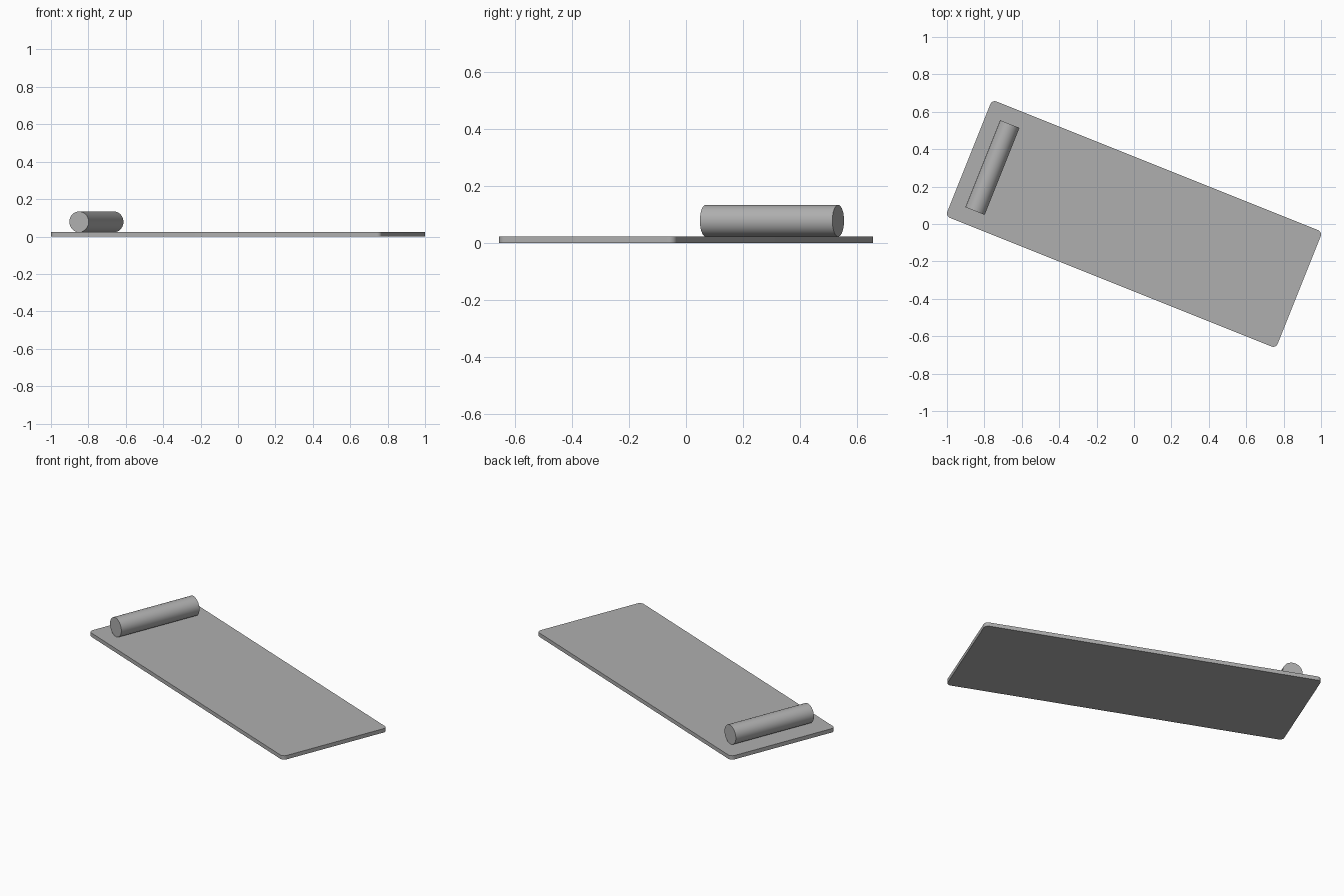
import bpy, bmesh
from math import radians, pi, cos, sin
from mathutils import Matrix

if "Cube" in bpy.data.objects:
    bpy.data.objects.remove(bpy.data.objects["Cube"])

ANGLE = radians(-21.8)
THICK = 0.023

# Dark grey shared by both parts
grey = bpy.data.materials.new("dark_grey")
grey.diffuse_color = (0.43, 0.43, 0.43, 1)
grey.use_nodes = True
grey.node_tree.nodes["Principled BSDF"].inputs["Base Color"].default_value = grey.diffuse_color


def finish(name, bm):
    bmesh.ops.recalc_face_normals(bm, faces=bm.faces)
    mesh = bpy.data.meshes.new(name)
    bm.to_mesh(mesh)
    bm.free()
    mesh.materials.append(grey)
    ob = bpy.data.objects.new(name, mesh)
    bpy.context.collection.objects.link(ob)
    bpy.ops.object.select_all(action='DESELECT')
    ob.select_set(True)
    bpy.context.view_layer.objects.active = ob
    bpy.ops.object.shade_smooth_by_angle(angle=radians(30))
    return ob


# Flat mat: rounded rectangle outline, extruded upward
half_x, half_y, r, steps = 0.926, 0.31, 0.025, 8
bm = bmesh.new()
outline = []
for i, (sx, sy) in enumerate([(1, 1), (-1, 1), (-1, -1), (1, -1)]):
    for k in range(steps + 1):
        a = (i + k / steps) * pi / 2
        outline.append(bm.verts.new((sx * half_x + r * cos(a), sy * half_y + r * sin(a), 0)))
base = bm.faces.new(outline)
top = bmesh.ops.extrude_face_region(bm, geom=[base], use_keep_orig=True)
bmesh.ops.translate(bm, vec=(0, 0, THICK),
                    verts=[g for g in top["geom"] if isinstance(g, bmesh.types.BMVert)])
mat = finish("mat", bm)
mat.rotation_euler.z = ANGLE

# Round bolster lying across one end of the mat
radius, length = 0.0555, 0.501
bm = bmesh.new()
bmesh.ops.create_cone(bm, cap_ends=True, segments=48, radius1=radius, radius2=radius,
                      depth=length, matrix=Matrix.Rotation(pi / 2, 4, 'X'))
bolster = finish("bolster", bm)
bolster.rotation_euler.z = ANGLE
bolster.location = (-0.757, 0.302, THICK + radius)
